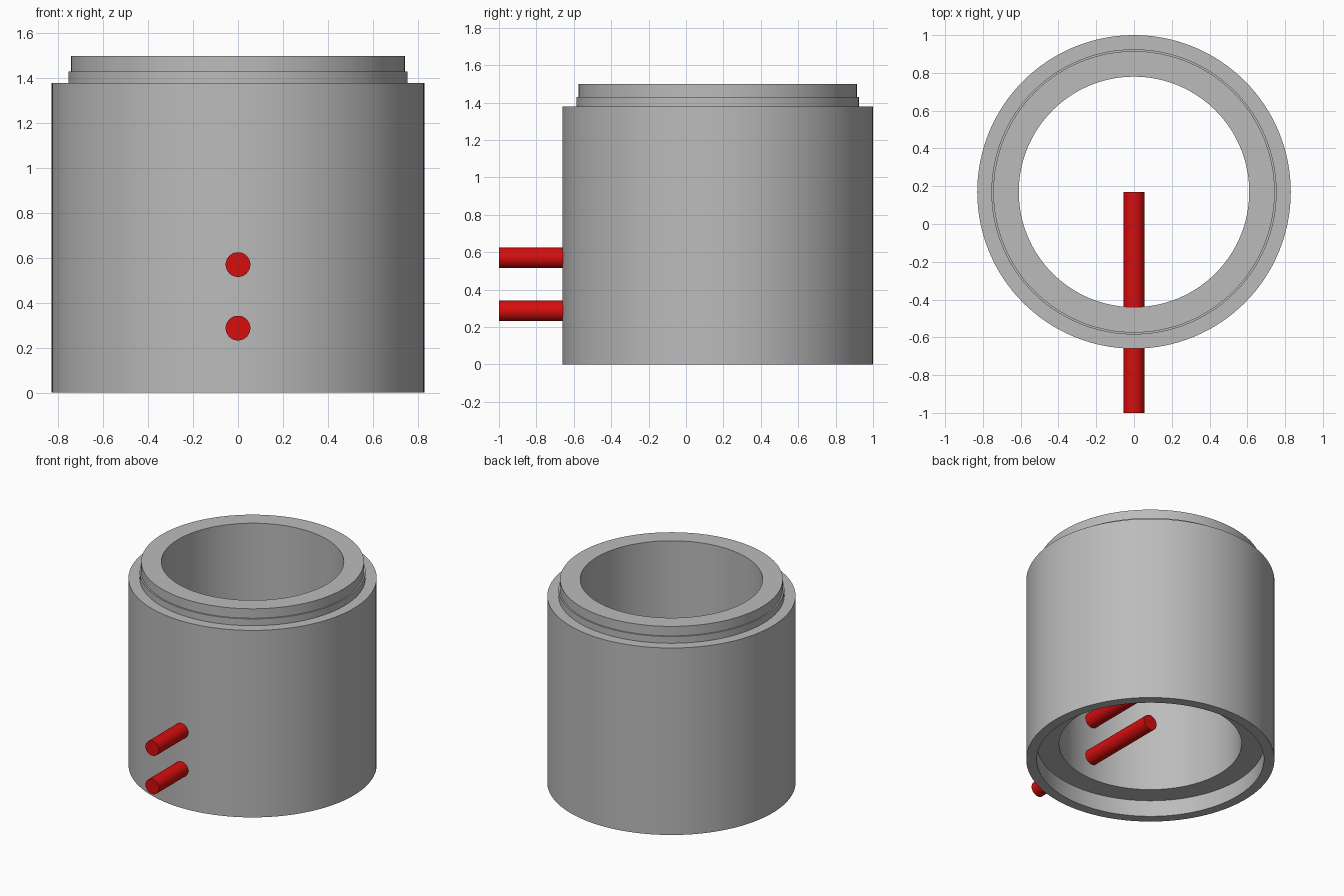
import bpy, bmesh
from math import radians, pi, cos, sin
from mathutils import Matrix

cube = bpy.data.objects.get("Cube")
if cube:
    bpy.data.objects.remove(cube, do_unlink=True)

AXIS_Y = 0.17
SEGMENTS = 128


def material(name, rgb):
    mat = bpy.data.materials.new(name)
    mat.use_nodes = True
    mat.diffuse_color = (*rgb, 1)
    mat.node_tree.nodes["Principled BSDF"].inputs["Base Color"].default_value = (*rgb, 1)
    return mat


def add_object(name, bm, mat):
    bmesh.ops.recalc_face_normals(bm, faces=bm.faces)
    mesh = bpy.data.meshes.new(name)
    bm.to_mesh(mesh)
    bm.free()
    mesh.materials.append(mat)
    obj = bpy.data.objects.new(name, mesh)
    bpy.context.collection.objects.link(obj)
    bpy.ops.object.select_all(action="DESELECT")
    obj.select_set(True)
    bpy.context.view_layer.objects.active = obj
    bpy.ops.object.shade_smooth_by_angle(angle=radians(30))
    return obj


def lathe(name, profile, mat):
    """Turn a closed (radius, height) profile into a ring."""
    bm = bmesh.new()
    rings = []
    for i in range(SEGMENTS):
        a = 2 * pi * i / SEGMENTS
        rings.append([bm.verts.new((r * cos(a), AXIS_Y + r * sin(a), z)) for r, z in profile])
    n = len(profile)
    for i in range(SEGMENTS):
        this, after = rings[i], rings[(i + 1) % SEGMENTS]
        for j in range(n):
            k = (j + 1) % n
            bm.faces.new((this[j], after[j], after[k], this[k]))
    return add_object(name, bm, mat)


def rod(name, z, radius, start, end, mat):
    """Closed round bar along y."""
    bm = bmesh.new()
    place = Matrix.Translation((0, (start + end) / 2, z)) @ Matrix.Rotation(pi / 2, 4, "X")
    bmesh.ops.create_cone(bm, cap_ends=True, segments=48, radius1=radius,
                          radius2=radius, depth=end - start, matrix=place)
    return add_object(name, bm, mat)


grey = material("grey", (0.5, 0.5, 0.5))
red = material("red", (0.68, 0.004, 0.004))

# Tube with a stepped spigot on top and a matching socket underneath
lathe("tube_body", [
    (0.76, 0), (0.83, 0), (0.83, 1.38), (0.755, 1.38), (0.755, 1.43),
    (0.745, 1.43), (0.745, 1.5), (0.61, 1.5), (0.61, 0.12), (0.76, 0.12),
], grey)

# Two rods through the front wall, ending on the tube axis
for label, height in (("lower", 0.287), ("upper", 0.57)):
    rod(label + "_rod", height, 0.055, -1, AXIS_Y, red)
